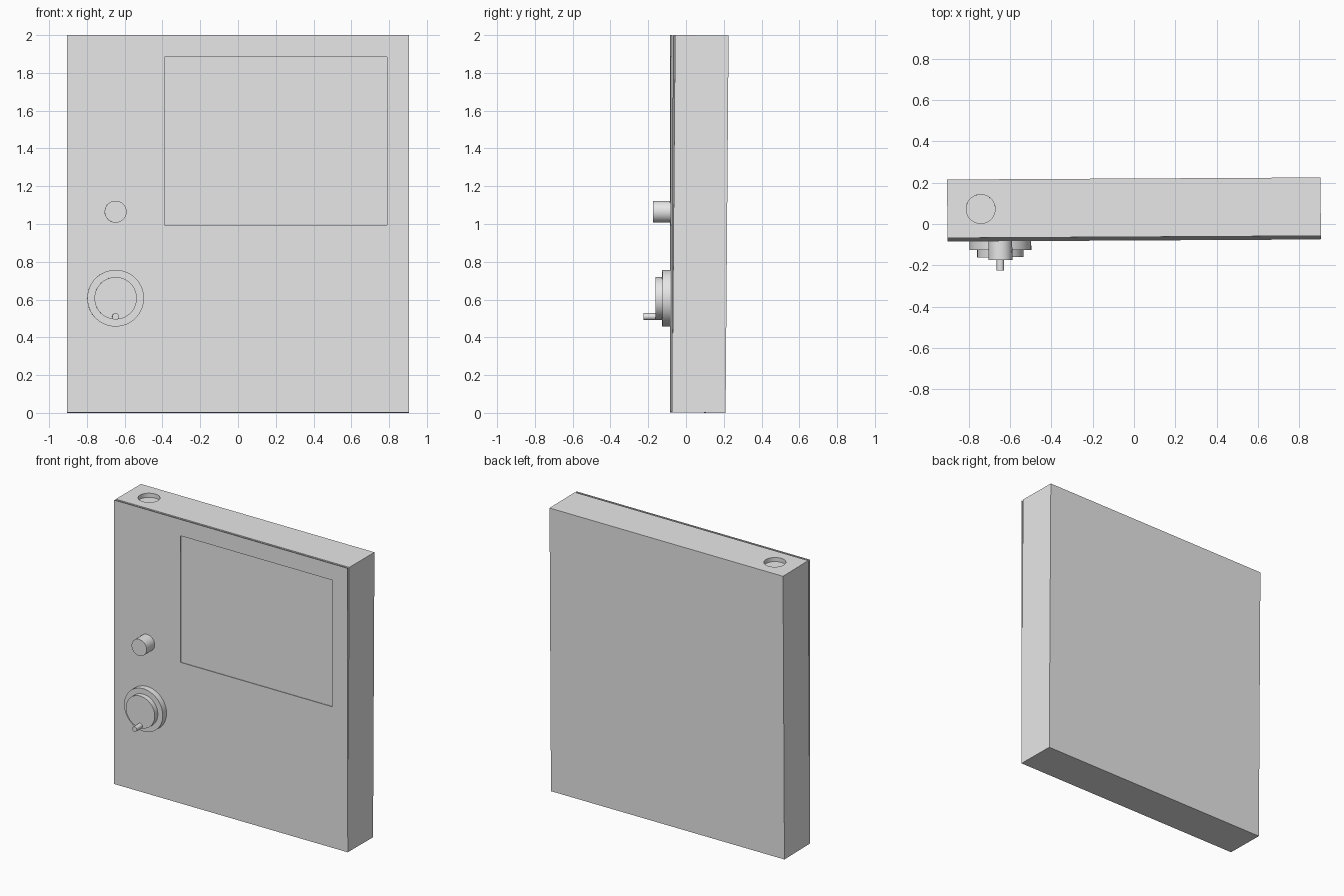
import bpy, math

cube = bpy.data.objects.get("Cube")
if cube:
    bpy.data.objects.remove(cube, do_unlink=True)

# single flat colour
grey = bpy.data.materials.new("light_grey")
grey.use_nodes = True
grey.diffuse_color = (0.8, 0.8, 0.8, 1)
grey.node_tree.nodes["Principled BSDF"].inputs["Base Color"].default_value = (0.8, 0.8, 0.8, 1)

YAW = 0.0055     # slight turn of the whole assembly
LEAN = -0.008    # the housing leans back behind the panel


def finish(obj, name):
    obj.name = name
    obj.data.materials.clear()
    obj.data.materials.append(grey)
    return obj


def box(name, center, size, rot=(0, 0, YAW)):
    bpy.ops.mesh.primitive_cube_add(size=1, location=center, rotation=rot)
    obj = bpy.context.object
    obj.scale = size
    bpy.ops.object.transform_apply(location=False, rotation=False, scale=True)
    return finish(obj, name)


def cylinder(name, center, radius, depth, rot):
    bpy.ops.mesh.primitive_cylinder_add(vertices=64, radius=radius, depth=depth,
                                        location=center, rotation=rot)
    obj = finish(bpy.context.object, name)
    bpy.ops.object.shade_smooth_by_angle(angle=math.radians(30))
    return obj


def cut(target, cutter):
    cutter.hide_render = True
    mod = target.modifiers.new("cut", 'BOOLEAN')
    mod.operation = 'DIFFERENCE'
    mod.solver = 'EXACT'
    mod.object = cutter
    bpy.ops.object.select_all(action='DESELECT')
    target.select_set(True)
    bpy.context.view_layer.objects.active = target
    bpy.ops.object.modifier_apply(modifier=mod.name)
    bpy.data.objects.remove(cutter, do_unlink=True)


# housing with a shallow round socket in its top
housing = box("housing", (0, 0.071, 1.0), (1.81, 0.283, 1.998), (LEAN, 0, YAW))
cut(housing, cylinder("socket_cutter", (-0.743, 0.073, 2.02), 0.07, 0.1, (LEAN, 0, 0)))
bpy.ops.object.shade_smooth_by_angle(angle=math.radians(30))

# thin front panel with a rectangular window opening
panel = box("front_panel", (0, -0.078, 1.002), (1.81, 0.004, 1.996))
cut(panel, box("window_cutter", (0.2, -0.077, 1.44), (1.18, 0.03, 0.89)))

# push button, dial and dial pin: name, height, radius, front y
for name, z, radius, front in (("push_button", 1.065, 0.058, -0.174),
                               ("dial_base", 0.607, 0.15, -0.126),
                               ("dial_disc", 0.607, 0.112, -0.161),
                               ("dial_pin", 0.51, 0.018, -0.226)):
    back = -0.081
    cylinder(name, (-0.648, (front + back) / 2, z), radius, back - front,
             (math.pi / 2, 0, YAW))
